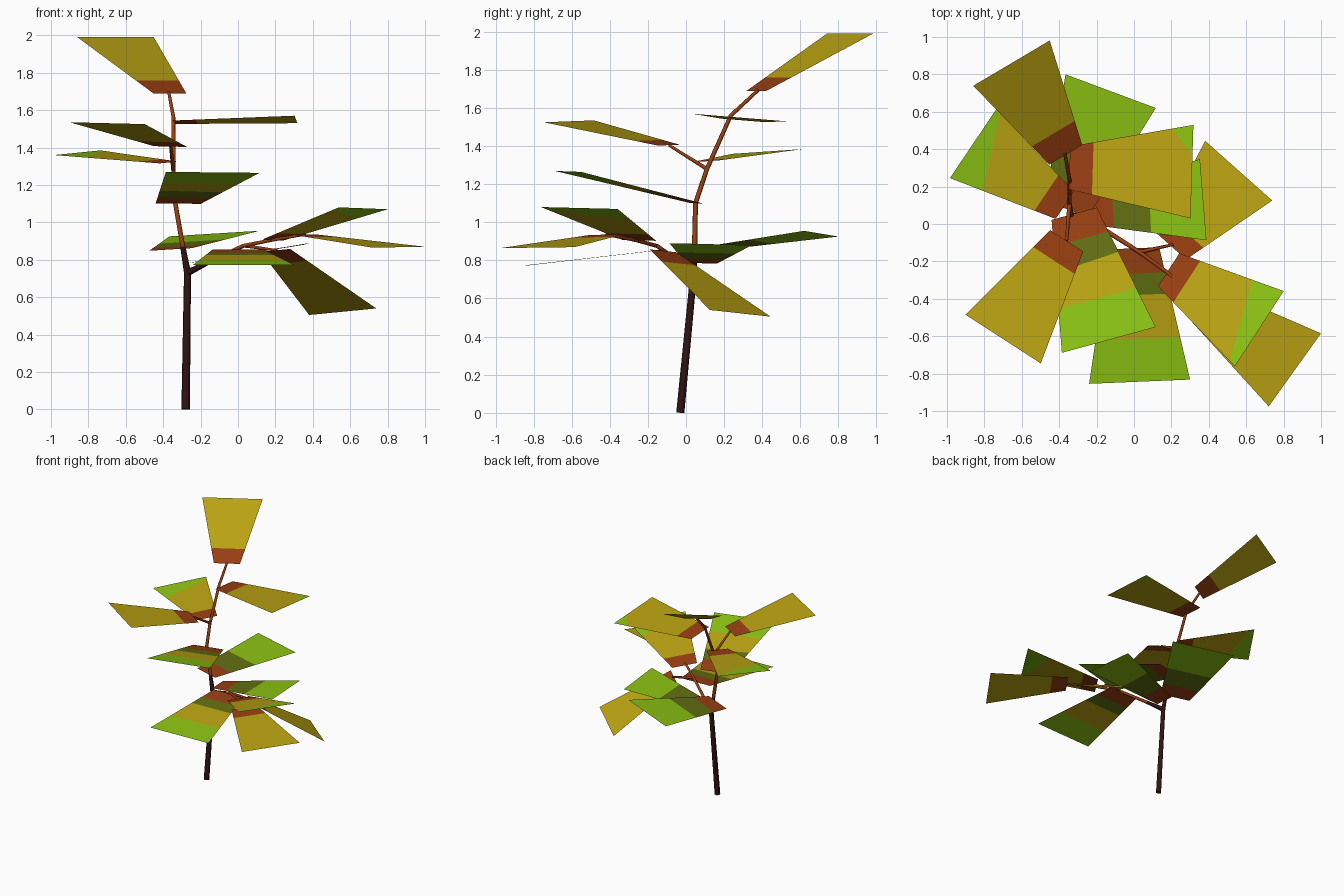
import bpy
import bmesh
from mathutils import Vector

cube = bpy.data.objects.get("Cube")
if cube:
    bpy.data.objects.remove(cube, do_unlink=True)


def make_material(name, colour):
    mat = bpy.data.materials.new(name)
    mat.use_nodes = True
    mat.diffuse_color = (*colour, 1)
    bsdf = mat.node_tree.nodes["Principled BSDF"]
    bsdf.inputs["Base Color"].default_value = (*colour, 1)
    bsdf.inputs["Roughness"].default_value = 0.9
    return mat


bark = make_material("dark bark", (0.03, 0.006, 0.007))
rust = make_material("rust brown", (0.32, 0.05, 0.006))
mustard = make_material("mustard yellow", (0.5, 0.37, 0.006))
green = make_material("leaf green", (0.26, 0.54, 0.006))
olive = make_material("olive green", (0.12, 0.16, 0.006))


def stem(name, mat, points):
    """Tapered six-sided tube through (x, y, z, radius) points."""
    curve = bpy.data.curves.new(name, "CURVE")
    curve.dimensions = "3D"
    curve.bevel_depth = 1
    curve.bevel_resolution = 1
    curve.use_fill_caps = True
    spline = curve.splines.new("POLY")
    spline.points.add(len(points) - 1)
    for target, (x, y, z, radius) in zip(spline.points, points):
        target.co = (x, y, z, 1)
        target.radius = radius
    obj = bpy.data.objects.new(name, curve)
    bpy.context.collection.objects.link(obj)
    curve.materials.append(mat)
    bpy.ops.object.select_all(action="DESELECT")
    obj.select_set(True)
    bpy.context.view_layer.objects.active = obj
    bpy.ops.object.convert(target="MESH")


def leaf(name, base, tip, width, tilt, colours, cuts):
    """Flat flared blade, cut across into colour bands.

    Each cut gives the fraction along the left and the right edge."""
    base, tip = Vector(base), Vector(tip)
    axis = tip - base
    half = Vector((-axis.y, axis.x, 0)).normalized() * width / 2
    half.z = tilt / 2
    narrow = half * (width - 0.27) / width
    corners = [base - narrow, tip - half, tip + half, base + narrow]

    bm = bmesh.new()
    bm.faces.new([bm.verts.new(c) for c in reversed(corners)])
    bm.normal_update()
    normal = axis.cross(half).normalized()
    planes = []
    for left, right in cuts:
        p = corners[3].lerp(corners[2], left)
        q = corners[0].lerp(corners[1], right)
        across = normal.cross(q - p).normalized()
        if across.dot(axis) < 0:
            across.negate()
        planes.append((p, across))
        bmesh.ops.bisect_plane(bm, geom=bm.verts[:] + bm.edges[:] + bm.faces[:],
                               plane_co=p, plane_no=across)
    for face in bm.faces:
        centre = face.calc_center_median()
        face.material_index = sum((centre - p).dot(n) > 0 for p, n in planes)
        if face.normal.z < 0:
            face.normal_flip()

    mesh = bpy.data.meshes.new(name)
    bm.to_mesh(mesh)
    bm.free()
    for mat in colours:
        mesh.materials.append(mat)
    bpy.context.collection.objects.link(bpy.data.objects.new(name, mesh))


# Trunk and main stem
fork = (-0.27, 0.04, 0.73, 0.019)
collar = (-0.295, 0.045, 0.87, 0.014)
knee = (-0.345, 0.11, 1.28, 0.012)
stem("trunk", bark, [(-0.28, -0.03, 0, 0.023), fork, collar])
stem("upper_stem", rust, [collar, (-0.335, 0.05, 1.1, 0.013), knee,
                          (-0.345, 0.235, 1.56, 0.011), (-0.37, 0.38, 1.695, 0.009)])

# Side branches
elbow = (-0.16, -0.03, 0.785, 0.013)
split = (0.03, -0.15, 0.875, 0.011)
stem("side_branch_root", bark, [fork, elbow])
stem("side_branch", rust, [elbow, split, (0.18, -0.26, 0.905, 0.01),
                           (0.36, -0.42, 0.935, 0.007)])
stem("side_twig", rust, [split, (0.21, -0.11, 0.85, 0.007)])
stem("upper_twig", rust, [knee, (-0.36, -0.09, 1.405, 0.008)])

# Leaves with a rust base and a mustard blade
plain = [rust, mustard]
leaf("crown_leaf", (-0.365, 0.37, 1.69), (-0.655, 0.86, 1.99), 0.475, 0,
     plain, [(0.23, 0.23)])
leaf("upper_front_leaf", (-0.36, -0.09, 1.405), (-0.7, -0.615, 1.53), 0.48, -0.01,
     plain, [(0.2, 0.2)])
leaf("drooping_leaf", (0.2, -0.12, 0.85), (0.56, 0.285, 0.522), 0.48, -0.035,
     plain, [(0.2, 0.2)])
leaf("branch_end_leaf", (0.35, -0.415, 0.935), (0.86, -0.78, 0.867), 0.48, 0.005,
     plain, [(0.2, 0.2)])

# Leaves with a slanted green corner
cornered = [rust, mustard, green]
leaf("upper_left_leaf", (-0.345, 0.3, 1.535), (0.31, 0.28, 1.55), 0.5, -0.04,
     cornered, [(0.19, 0.19), (0.83, 1.5)])
leaf("upper_right_leaf", (-0.37, 0.1, 1.32), (-0.86, 0.43, 1.372), 0.445, -0.025,
     cornered, [(0.2, 0.2), (0.69, 0.95)])
leaf("branch_middle_leaf", (0.185, -0.245, 0.905), (0.67, -0.56, 1.075), 0.48, -0.01,
     cornered, [(0.2, 0.2), (0.7, 0.93)])

# Leaves with an olive band
banded = [rust, olive, mustard, green]
leaf("middle_front_leaf", (-0.32, 0.055, 1.1), (-0.135, -0.62, 1.267), 0.52, -0.005,
     banded, [(0.2, 0.2), (0.37, 0.4), (0.67, 0.67)])
leaf("lower_front_leaf", (0, -0.13, 0.855), (0.03, -0.843, 0.773), 0.54, 0,
     banded, [(0.19, 0.19), (0.35, 0.35), (0.68, 0.68)])
shaded = [rust, olive, green]
leaf("lower_back_leaf", (-0.36, 0.08, 0.855), (-0.125, 0.71, 0.94), 0.515, -0.03,
     shaded, [(0.2, 0.2), (0.5, 0.5)])
leaf("lower_left_leaf", (-0.25, 0.08, 0.785), (0.37, 0.13, 0.885), 0.435, -0.01,
     shaded, [(0.22, 0.22), (0.55, 0.53)])
